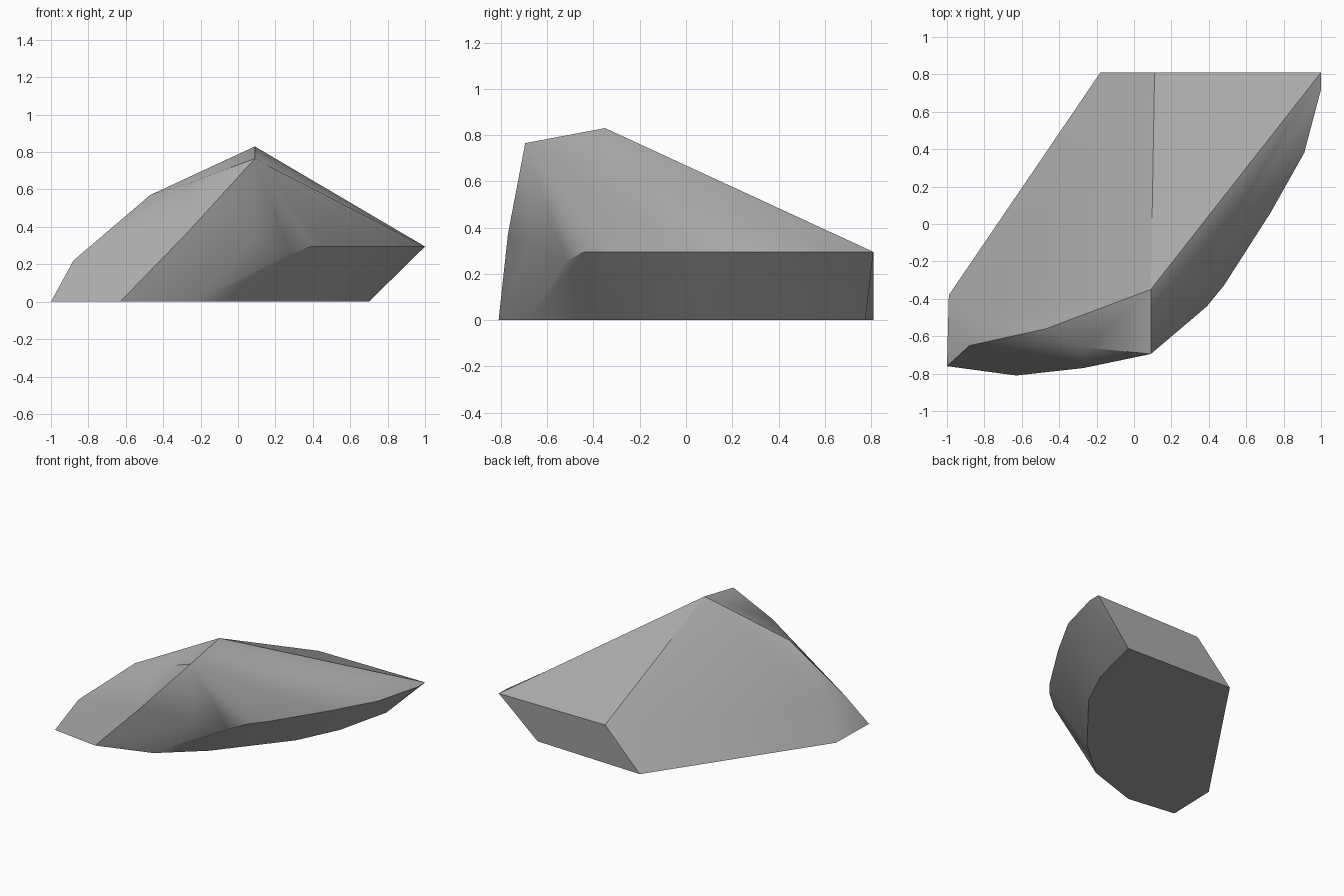
import bpy, bmesh, math

cube = bpy.data.objects.get("Cube")
if cube:
    bpy.data.objects.remove(cube, do_unlink=True)

# One plain stone colour
GREY = (0.40, 0.40, 0.40, 1.0)
stone = bpy.data.materials.new("stone grey")
stone.use_nodes = True
stone.diffuse_color = GREY
bsdf = stone.node_tree.nodes["Principled BSDF"]
bsdf.inputs["Base Color"].default_value = GREY
bsdf.inputs["Roughness"].default_value = 0.9

# Footprint on the ground, running from the back corner round by the front
FOOT = [(-0.18, 0.81), (-0.99, -0.38), (-1.0, -0.76), (-0.63, -0.81), (-0.23, -0.68),
        (0.06, -0.43), (0.45, 0.05), (0.60, 0.36), (0.70, 0.775)]

# Shoulder ring: footprint corner below each point, then its position
SHOULDER = [(0, (0.11, 0.81, 0.295)), (1, (-0.87, -0.52, 0.20)), (2, (-0.88, -0.65, 0.22)),
            (3, (-0.27, -0.77, 0.37)), (4, (0.10, -0.67, 0.325)), (4, (0.28, -0.52, 0.255)),
            (5, (0.39, -0.44, 0.295)), (5, (0.48, -0.33, 0.295)), (6, (0.73, 0.06, 0.295)),
            (7, (0.91, 0.38, 0.295)), (8, (1.0, 0.72, 0.295)), (8, (1.0, 0.81, 0.295))]

bm = bmesh.new()
foot = [bm.verts.new((x, y, 0)) for x, y in FOOT]
ring = [bm.verts.new(p) for _, p in SHOULDER]

# Crest points
peak = bm.verts.new((0.09, -0.35, 0.83))
nose = bm.verts.new((0.09, -0.695, 0.765))
brow = bm.verts.new((-0.26, -0.66, 0.635))
side = bm.verts.new((-0.47, -0.56, 0.57))

# Underside and flanks, with triangles where two ring points share a foot corner
bm.faces.new(foot)
for i in range(len(ring)):
    j = (i + 1) % len(ring)
    a, b = foot[SHOULDER[i][0]], foot[SHOULDER[j][0]]
    bm.faces.new([a, ring[i], ring[j]] if a is b else [a, b, ring[j], ring[i]])

# Long back slope and the crest facets
for face in ([peak, ring[-1], ring[0]],
             [peak, ring[0], ring[1], side], [side, ring[1], ring[2]],
             [peak, side, brow, nose],
             [side, ring[2], brow], [brow, ring[2], ring[3]], [brow, ring[3], nose],
             [peak, nose, ring[-1]]):
    bm.faces.new(face)

# Fan from the nose down to the shoulder rim
for a, b in zip(ring[3:], ring[4:]):
    bm.faces.new([nose, a, b])

bmesh.ops.recalc_face_normals(bm, faces=bm.faces[:])
mesh = bpy.data.meshes.new("rock")
bm.to_mesh(mesh)
bm.free()
mesh.materials.append(stone)

rock = bpy.data.objects.new("rock", mesh)
bpy.context.collection.objects.link(rock)
bpy.ops.object.select_all(action='DESELECT')
rock.select_set(True)
bpy.context.view_layer.objects.active = rock
bpy.ops.object.shade_smooth_by_angle(angle=math.radians(30))
